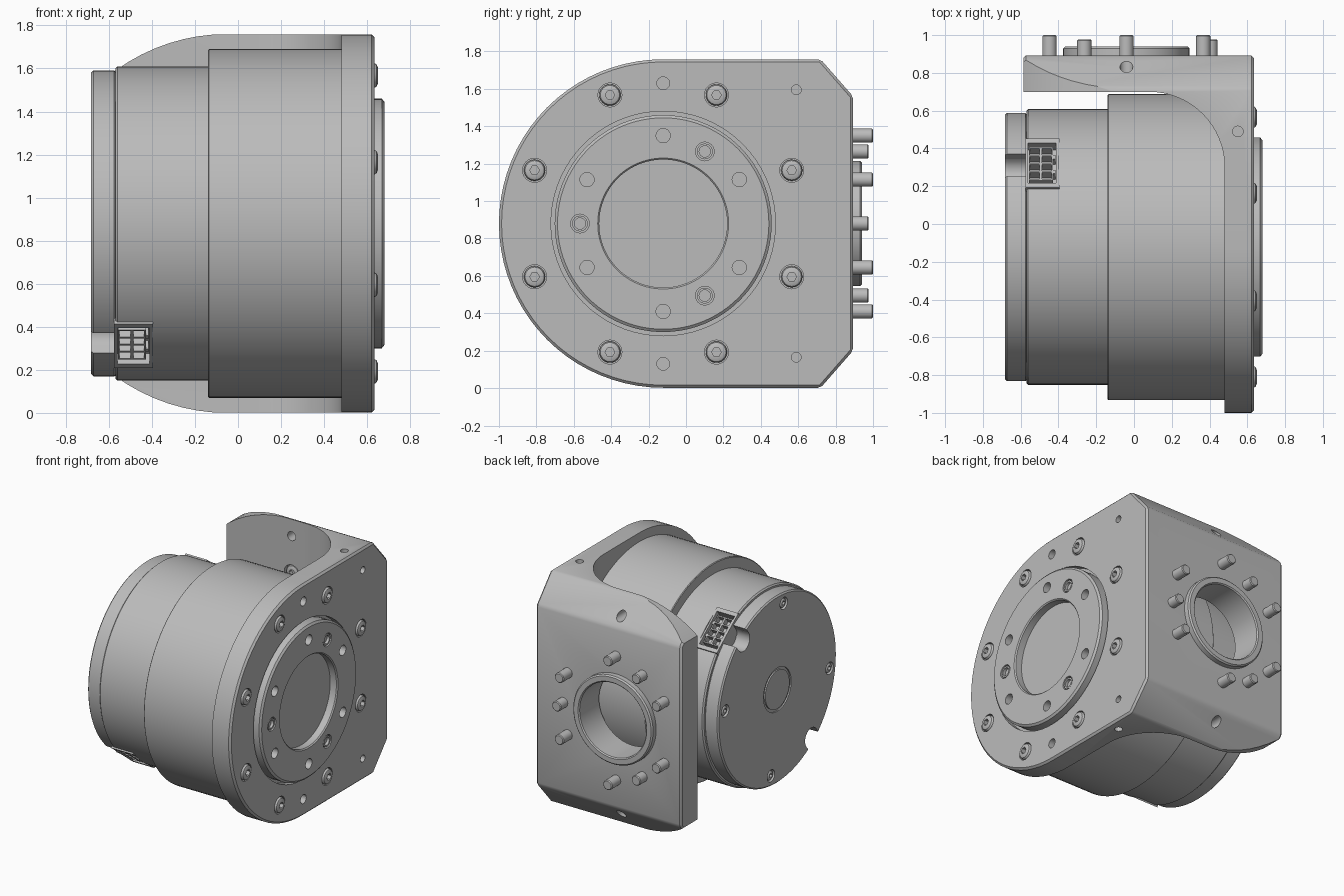
import bpy, bmesh, math
from mathutils import Matrix, Vector

cube = bpy.data.objects.get("Cube")
if cube:
    bpy.data.objects.remove(cube, do_unlink=True)

CY, CZ = -0.122, 0.88      # motor axis, running along x
BX = -0.04                 # centre of the back plate pattern
parts = []

gray = bpy.data.materials.new("machined_gray")
gray.use_nodes = True
gray.diffuse_color = (0.5, 0.5, 0.5, 1)
gray.node_tree.nodes["Principled BSDF"].inputs["Base Color"].default_value = (0.5, 0.5, 0.5, 1)


def at(x, y, z, axis="X"):
    """Placement whose local x points along the given axis."""
    turn = {"X": Matrix(), "Y": Matrix.Rotation(math.pi / 2, 4, "Z"),
            "Z": Matrix.Rotation(-math.pi / 2, 4, "Y")}[axis]
    return Matrix.Translation((x, y, z)) @ turn


def spoke(deg):
    """Placement on the motor axis with local y pointing outward."""
    return Matrix.Translation((0, CY, CZ)) @ Matrix.Rotation(math.radians(deg), 4, "X")


def finish(name, bm, matrix):
    bmesh.ops.transform(bm, matrix=matrix, verts=bm.verts)
    bmesh.ops.recalc_face_normals(bm, faces=bm.faces)
    mesh = bpy.data.meshes.new(name)
    bm.to_mesh(mesh)
    bm.free()
    obj = bpy.data.objects.new(name, mesh)
    bpy.context.collection.objects.link(obj)
    parts.append(obj)
    return obj


def lathe(name, profile, matrix, segs=72):
    """Spin (x, radius) points about local x; an off-axis profile closes on itself."""
    bm = bmesh.new()
    rings = []
    for x, r in profile:
        if r == 0:
            rings.append([bm.verts.new((x, 0, 0))] * segs)
        else:
            rings.append([bm.verts.new((x, r * math.cos(a), r * math.sin(a)))
                          for a in (math.tau * i / segs for i in range(segs))])
    pairs = list(zip(rings, rings[1:]))
    if profile[0][1] and profile[-1][1]:
        pairs.append((rings[-1], rings[0]))
    for a, b in pairs:
        for i in range(segs):
            j = (i + 1) % segs
            bm.faces.new(list(dict.fromkeys((a[i], a[j], b[j], b[i]))))
    return finish(name, bm, matrix)


def rod(name, x0, x1, r, matrix, segs=24):
    return lathe(name, [(x0, 0), (x0, r), (x1, r), (x1, 0)], matrix, segs)


def box(name, lo, hi, matrix=Matrix()):
    bm = bmesh.new()
    bmesh.ops.create_cube(bm, size=1)
    lo, hi = Vector(lo), Vector(hi)
    for v in bm.verts:
        v.co = (lo + hi) / 2 + Vector(a * b for a, b in zip(v.co, hi - lo))
    return finish(name, bm, matrix)


def prism(name, outline, lo, hi, place):
    """Extrude a 2D outline; place maps (u, v, depth) to a point."""
    bm = bmesh.new()
    a, b = ([bm.verts.new(place(u, v, w)) for u, v in outline] for w in (lo, hi))
    bm.faces.new(a)
    bm.faces.new(b)
    for i in range(len(a)):
        j = (i + 1) % len(a)
        bm.faces.new((a[i], a[j], b[j], b[i]))
    return finish(name, bm, Matrix())


def bake(obj):
    graph = bpy.context.evaluated_depsgraph_get()
    mesh = bpy.data.meshes.new_from_object(obj.evaluated_get(graph))
    obj.modifiers.clear()
    obj.data = mesh


def combine(obj, *cutters, operation="DIFFERENCE"):
    for c in cutters:
        m = obj.modifiers.new("cut", "BOOLEAN")
        m.object, m.operation, m.solver = c, operation, "EXACT"
    bake(obj)
    for c in cutters:
        parts.remove(c)
        bpy.data.objects.remove(c, do_unlink=True)


def arc(cx, cy, r, a0, a1, n):
    angles = [math.radians(a0 + (a1 - a0) * i / n) for i in range(n + 1)]
    return [(cx + r * math.cos(a), cy + r * math.sin(a)) for a in angles]


def circle(r, degs):
    return [(r * math.cos(math.radians(d)), r * math.sin(math.radians(d))) for d in degs]


# L-shaped bracket: side outline met with the corner section and the rear outline
side = arc(CY, CZ, 0.878, 90, 270, 40) + [(0.72, 0.002), (0.893, 0.2), (0.893, 1.56), (0.72, 1.758)]
bracket = prism("bracket", side, -0.585, 0.635, lambda u, v, w: (w, u, v))
bevel = bracket.modifiers.new("edge", "BEVEL")
bevel.width, bevel.segments, bevel.angle_limit = 0.014, 1, math.radians(40)
bake(bracket)
corner = [(0.48, -1.2), (0.9, -1.2), (0.9, 1.2), (-0.9, 1.2), (-0.9, 0.7)] + arc(0.08, 0.3, 0.4, 90, 0, 16)
combine(bracket,
        prism("corner", corner, -0.5, 2.5, lambda u, v, w: (u, v, w)),
        prism("rear", arc(-0.05, CZ, 0.88, 90, 270, 40) + [(0.9, 0), (0.9, 1.76)],
              -1.5, 1.5, lambda u, v, w: (u, w, v)),
        operation="INTERSECT")

# Bracket bores, counterbores and dowel holes
bolts = circle(0.744, [22.5 + 45 * i for i in range(8)])
studs = circle(0.47, [30, 90, 150, 210, 270, 330])
dowels = circle(0.445, [0, 120, 240])
cutters = [rod("bore", 0.59, 0.7, 0.6, at(0, CY, CZ), 72),
           rod("bore", 0.6, 1.0, 0.3, at(BX, 0, CZ, "Y"), 72)]
cutters += [rod("bore", 0.605, 0.7, 0.064, at(0, CY + u, CZ + v)) for u, v in bolts]
cutters += [rod("bore", 0.6, 0.735, 0.062, at(BX + u, 0, CZ + v, "Y")) for u, v in studs]
for s in (-1, 1):
    cutters += [rod("bore", 0.4, 0.7, 0.034, at(0, CY, CZ + s * 0.75)),
                rod("bore", 0.58, 0.7, 0.026, at(0, 0.59, CZ + s * 0.715)),
                rod("bore", 0.6, 1.0, 0.034, at(BX, 0, CZ + s * 0.75, "Y")),
                rod("bore", -0.1, 0.1, 0.028, at(0.55, 0.49, CZ + s * 0.88, "Z"))]
combine(bracket, *cutters)

# Motor housing with the stepped diameter
housing = lathe("motor_housing", [(-0.57, 0), (-0.57, 0.72), (-0.56, 0.73), (-0.14, 0.73), (-0.14, 0.805),
                                  (-0.135, 0.81), (0.5, 0.81), (0.5, 0)], at(0, CY, CZ), 96)

# End cap with ring groove and screw recesses
cap = lathe("end_cap", [(-0.682, 0), (-0.682, 0.7), (-0.672, 0.71), (-0.575, 0.71), (-0.565, 0.7),
                        (-0.565, 0)], at(0, CY, CZ), 96)
cap_screws = circle(0.63, [97, 187, 277, 367])
cutters = [lathe("groove", [(-0.7, 0.145), (-0.7, 0.165), (-0.672, 0.165), (-0.672, 0.145)], at(0, CY, CZ))]
cutters += [rod("bore", -0.7, -0.64, 0.045, at(0, CY + u, CZ + v)) for u, v in cap_screws]
for deg in (52, 232):
    cutters += [box("notch", (-0.75, 0.66, -0.075), (-0.5, 0.9, 0.075), spoke(deg)),
                rod("notch", -0.75, -0.5, 0.0748, spoke(deg) @ at(0, 0.66, 0))]
combine(cap, *cutters)

# Cable connectors sunk into the housing beside each notch
for deg in (52, 232):
    m = spoke(deg)
    combine(housing, box("pocket", (-0.6, 0.62, -0.16), (-0.4, 0.9, 0.16), m))
    rim = box("connector_frame", (-0.575, 0.61, -0.165), (-0.395, 0.722, 0.165), m)
    combine(rim, box("inside", (-0.56, 0.66, -0.135), (-0.412, 0.9, 0.135), m))
    plug = box("connector_plug", (-0.557, 0.64, -0.112), (-0.428, 0.715, 0.112), m)
    combine(plug, *[box("cell", (x, 0.67, z - 0.022), (x + 0.05, 0.8, z + 0.022), m)
                    for x in (-0.55, -0.486) for z in (-0.081, -0.027, 0.027, 0.081)])
    for z in (-0.05, 0.05):
        box("connector_latch", (-0.43, 0.65, z - 0.012), (-0.415, 0.71, z + 0.012), m)

# Output flange with centre recess and bolt pattern
flange = lathe("output_flange", [(0.62, 0), (0.62, 0.342), (0.672, 0.342), (0.68, 0.35), (0.68, 0.565),
                                 (0.668, 0.58), (0.58, 0.58), (0.58, 0)], at(0, CY, CZ), 96)
cutters = [rod("bore", 0.61, 0.75, 0.038, at(0, CY + u, CZ + v)) for u, v in studs]
for u, v in circle(0.445, [60, 180, 300]):
    cutters.append(rod("bore", 0.655, 0.75, 0.05, at(0, CY + u, CZ + v)))
    lathe("dowel_sleeve", [(0.62, 0.03), (0.62, 0.042), (0.676, 0.042), (0.676, 0.03)],
          at(0, CY + u, CZ + v), 24)
combine(flange, *cutters)


# Button head screws with hex sockets
def screw(name, matrix, r):
    head = lathe(name, [(-0.05, 0), (-0.05, r), (0, r), (0.01, r * 0.9), (0.016, r * 0.65), (0.018, 0)],
                 matrix, 24)
    combine(head, rod("hex", -0.015, 0.1, r * 0.45, matrix, 6))


for u, v in bolts:
    screw("bracket_screw", at(0.634, CY + u, CZ + v), 0.057)
flip = Matrix.Rotation(math.pi, 4, "Z")
for u, v in cap_screws:
    screw("cap_screw", at(-0.663, CY + u, CZ + v) @ flip, 0.038)
for u, v in studs:
    screw("stud_head", at(BX + u, 0.72, CZ + v, "Y") @ flip, 0.055)

# Rear centring ring, studs and dowels
lathe("centring_ring", [(0.7, 0.28), (0.7, 0.305), (0.885, 0.305), (0.885, 0.335), (0.93, 0.335),
                        (0.94, 0.325), (0.94, 0.288), (0.932, 0.28)], at(BX, 0, CZ, "Y"))
for name, spots, end in (("rear_stud", studs, 1.0), ("rear_dowel", dowels, 0.977)):
    for u, v in spots:
        lathe(name, [(0.85, 0), (0.85, 0.038), (end - 0.006, 0.038), (end, 0.032), (end, 0)],
              at(BX + u, 0, CZ + v, "Y"), 24)

# Material and smooth shading with sharp edges kept
bpy.ops.object.select_all(action="DESELECT")
for obj in parts:
    obj.data.materials.clear()
    obj.data.materials.append(gray)
    obj.select_set(True)
bpy.context.view_layer.objects.active = bracket
bpy.ops.object.shade_smooth_by_angle(angle=math.radians(25))
